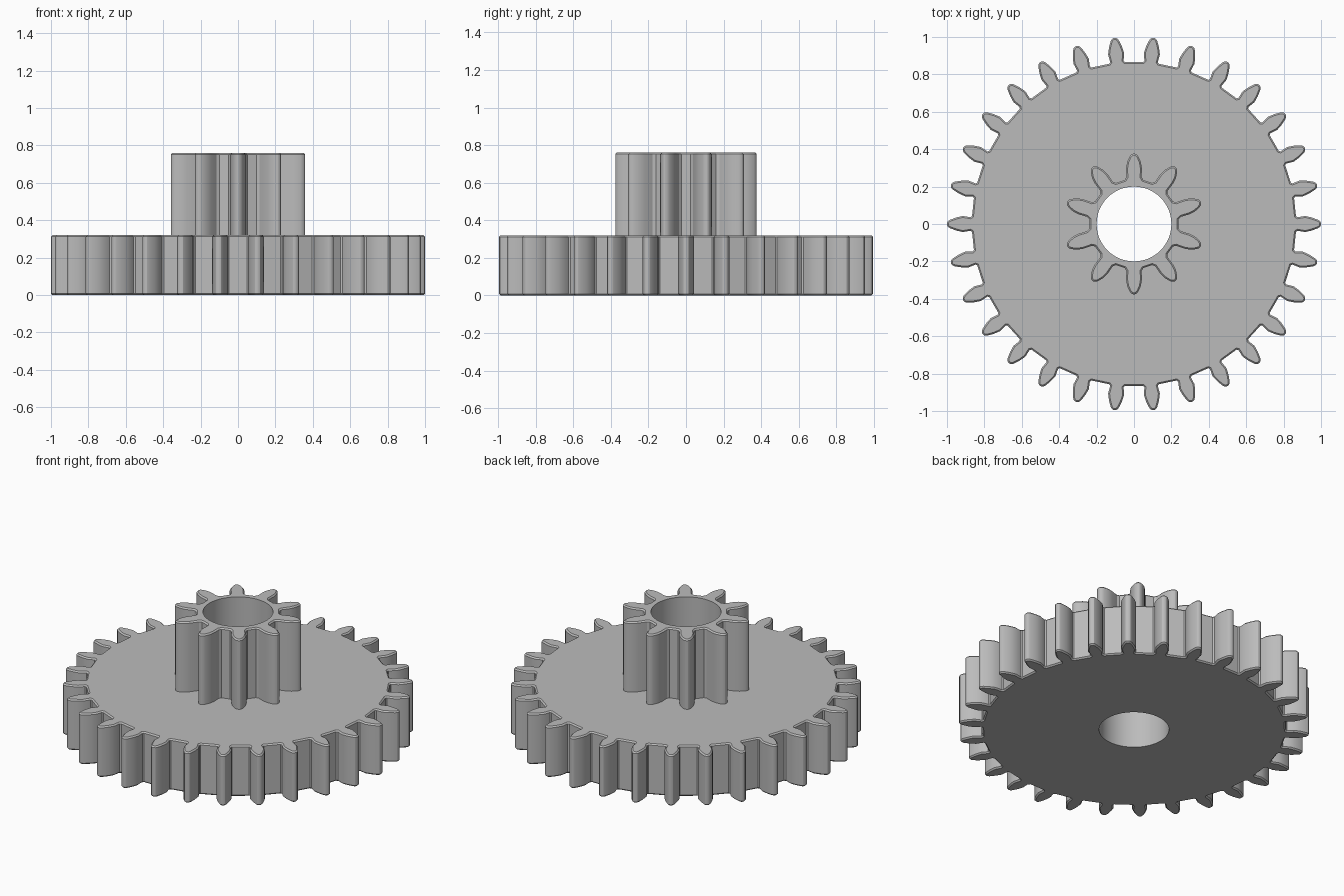
import bpy, bmesh, math
from mathutils import Vector

cube = bpy.data.objects.get("Cube")
if cube:
    bpy.data.objects.remove(cube, do_unlink=True)

grey = bpy.data.materials.new("plain grey")
grey.use_nodes = True
colour = (0.5, 0.5, 0.5, 1)
grey.diffuse_color = colour
grey.node_tree.nodes["Principled BSDF"].inputs["Base Color"].default_value = colour

BORE, BORE_SIDES, EDGE = 0.2, 48, 0.008


def gear_outline(teeth, half_tooth, phase):
    """Repeat one mirrored tooth (radius, half width) around the axis."""
    tooth = [(r, -w) for r, w in half_tooth] + [(r, w) for r, w in reversed(half_tooth)]
    points = []
    for i in range(teeth):
        a = phase + math.tau * i / teeth
        out = Vector((math.cos(a), math.sin(a)))
        side = Vector((-out.y, out.x))
        points += [out * r + side * w for r, w in tooth]
    return points


def inset(points, d):
    """Move each corner inwards along its mean normal."""
    result = []
    for i, p in enumerate(points):
        e1 = (p - points[i - 1]).normalized()
        e2 = (points[(i + 1) % len(points)] - p).normalized()
        t = (e1 + e2).normalized()
        result.append(p - Vector((t.y, -t.x)) * d / max(0.6, t.dot(e1)))
    return result


def make_gear(name, outline, z0, z1, bottom):
    bm = bmesh.new()

    def ring(points, z):
        verts = [bm.verts.new((p.x, p.y, z)) for p in points]
        edges = [bm.edges.new((verts[i - 1], verts[i])) for i in range(len(verts))]
        return verts, edges

    def skin(a, b):
        for i in range(len(a)):
            bm.faces.new((a[i - 1], a[i], b[i], b[i - 1]))

    # Toothed wall with softened rims
    small = inset(outline, EDGE)
    layers = [(small, z0), (outline, z0 + EDGE)] if bottom else [(outline, z0)]
    layers += [(outline, z1 - EDGE), (small, z1)]
    walls = [ring(p, z) for p, z in layers]
    for low, high in zip(walls, walls[1:]):
        skin(low[0], high[0])

    # Straight round bore
    circle = [Vector((math.cos(math.tau * i / BORE_SIDES),
                      math.sin(math.tau * i / BORE_SIDES))) * BORE for i in range(BORE_SIDES)]
    hole_low, hole_high = ring(circle, z0), ring(circle, z1)
    skin(hole_high[0], hole_low[0])

    # Flat end faces
    caps = [(walls[-1], hole_high, 1)] + ([(walls[0], hole_low, -1)] if bottom else [])
    for outer, hole, direction in caps:
        bmesh.ops.triangle_fill(bm, edges=outer[1] + hole[1], use_beauty=True,
                                normal=(0, 0, direction))
    bmesh.ops.recalc_face_normals(bm, faces=bm.faces)

    mesh = bpy.data.meshes.new(name)
    bm.to_mesh(mesh)
    bm.free()
    mesh.materials.append(grey)
    obj = bpy.data.objects.new(name, mesh)
    bpy.context.collection.objects.link(obj)
    bpy.ops.object.select_all(action='DESELECT')
    obj.select_set(True)
    bpy.context.view_layer.objects.active = obj
    bpy.ops.object.shade_smooth_by_angle(angle=math.radians(25))


# Large wheel
wheel_tooth = [(0.866, 0.042), (0.874, 0.036), (0.915, 0.043), (0.95, 0.035),
               (0.985, 0.022), (0.996, 0.014), (1.0, 0.005)]
make_gear("large_gear", gear_outline(30, wheel_tooth, 0), 0, 0.32, True)

# Small pinion on top
pinion_tooth = [(0.235, 0.05), (0.25, 0.041), (0.3, 0.042), (0.33, 0.037),
                (0.36, 0.024), (0.371, 0.015), (0.376, 0.005)]
make_gear("small_gear", gear_outline(10, pinion_tooth, math.pi / 2), 0.32, 0.76, False)
